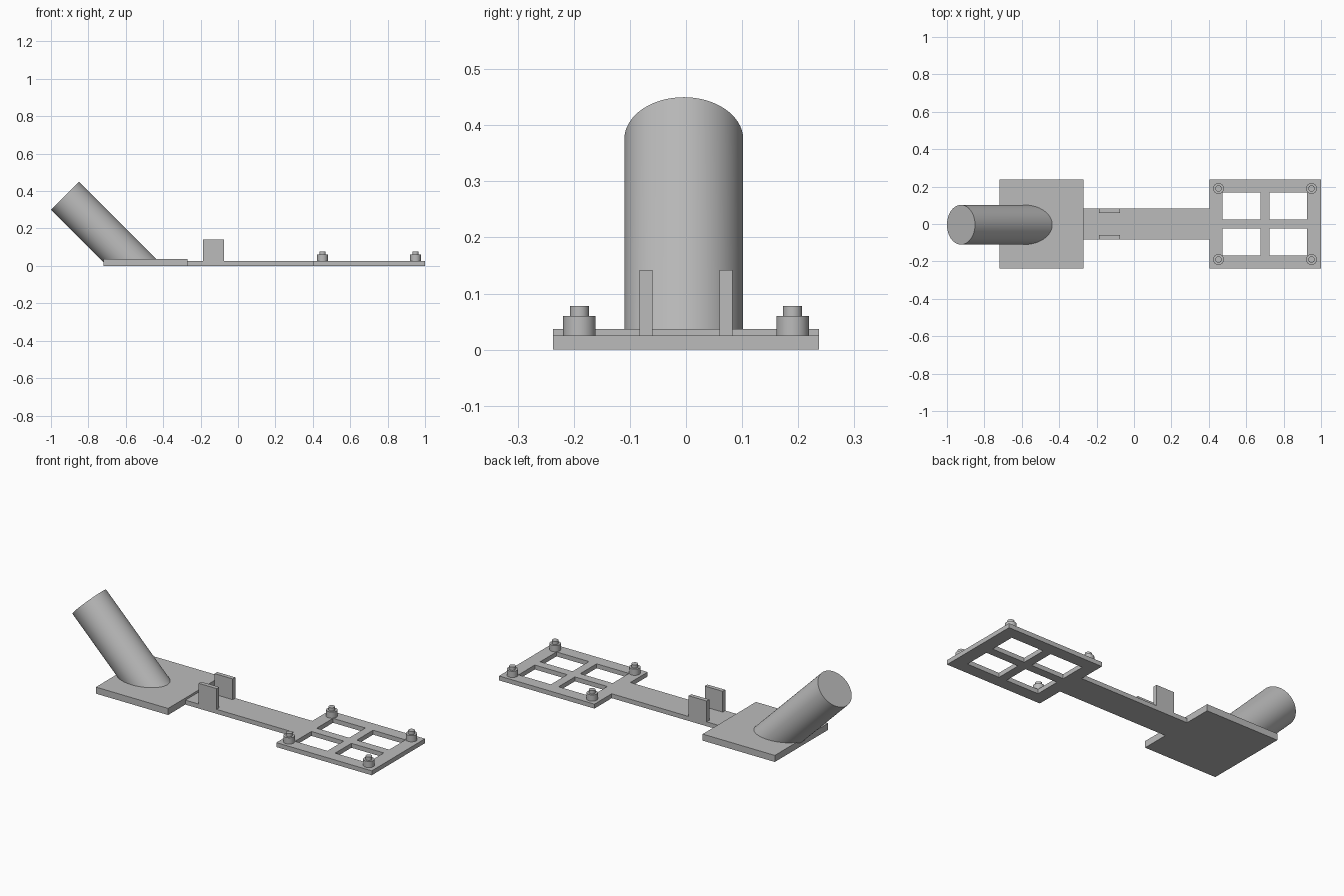
import bpy, bmesh, math
from mathutils import Vector

default = bpy.data.objects.get("Cube")
if default:
    bpy.data.objects.remove(default, do_unlink=True)

grey = bpy.data.materials.new("plain grey")
grey.use_nodes = True
colour = (0.5, 0.5, 0.5, 1)
grey.diffuse_color = colour
grey.node_tree.nodes["Principled BSDF"].inputs["Base Color"].default_value = colour


def finish(name, bm, smooth=False):
    bmesh.ops.recalc_face_normals(bm, faces=bm.faces)
    mesh = bpy.data.meshes.new(name)
    bm.to_mesh(mesh)
    bm.free()
    mesh.materials.append(grey)
    obj = bpy.data.objects.new(name, mesh)
    bpy.context.collection.objects.link(obj)
    if smooth:
        bpy.ops.object.select_all(action='DESELECT')
        obj.select_set(True)
        bpy.context.view_layer.objects.active = obj
        bpy.ops.object.shade_smooth_by_angle(angle=math.radians(30))
    return obj


def plate(name, xs, ys, z0, z1):
    """Slab split at xs and ys; cells with both indices odd are left open."""
    bm = bmesh.new()
    grid = [[bm.verts.new((x, y, z0)) for y in ys] for x in xs]
    for i in range(len(xs) - 1):
        for j in range(len(ys) - 1):
            if not (i % 2 and j % 2):
                bm.faces.new((grid[i][j], grid[i + 1][j],
                              grid[i + 1][j + 1], grid[i][j + 1]))
    top = bmesh.ops.extrude_face_region(bm, geom=bm.faces[:])["geom"]
    bmesh.ops.translate(bm, vec=(0, 0, z1 - z0),
                        verts=[v for v in top if isinstance(v, bmesh.types.BMVert)])
    return finish(name, bm)


def stepped_post(name, x, y, profile):
    """Turned post from (radius, height) pairs."""
    bm = bmesh.new()
    n = 32
    rings = [[bm.verts.new((x + r * math.cos(math.tau * k / n),
                            y + r * math.sin(math.tau * k / n), z))
              for k in range(n)] for r, z in profile]
    for a, b in zip(rings, rings[1:]):
        for k in range(n):
            m = (k + 1) % n
            bm.faces.new((a[k], a[m], b[m], b[k]))
    bm.faces.new(rings[0])
    bm.faces.new(rings[-1])
    return finish(name, bm, True)


def slanted_tube(name, centre, radius, floor):
    """Solid cylinder leaning at 45 degrees, cut level at the floor height."""
    bm = bmesh.new()
    n = 64
    up = Vector((1, 0, 1)).normalized()
    side = Vector((0, 1, 0))
    top, low = [], []
    for k in range(n):
        a = math.tau * k / n
        p = Vector(centre) + radius * (math.cos(a) * up + math.sin(a) * side)
        drop = p.z - floor
        top.append(bm.verts.new(p))
        low.append(bm.verts.new(p + Vector((drop, 0, -drop))))
    for k in range(n):
        m = (k + 1) % n
        bm.faces.new((top[k], top[m], low[m], low[k]))
    bm.faces.new(top)
    bm.faces.new(low)
    return finish(name, bm, True)


# Base plate with the leaning cylinder
plate("base_plate", (-0.72, -0.27), (-0.237, 0.237), 0, 0.037)
slanted_tube("slanted_cylinder", (-0.925, -0.004, 0.375), 0.106, 0.01)

# Connecting arm with two upright tabs
plate("connecting_arm", (-0.27, 0.405), (-0.083, 0.083), 0, 0.025)
for side, y0, y1 in (("right", -0.083, -0.06), ("left", 0.06, 0.083)):
    plate(side + "_tab", (-0.187, -0.075), (y0, y1), 0.025, 0.142)

# Four-window frame
plate("window_frame", (0.405, 0.474, 0.676, 0.724, 0.926, 1.0),
      (-0.237, -0.169, -0.024, 0.024, 0.169, 0.237), 0, 0.025)

# Stepped posts on the frame corners
for x, end in ((0.452, "inner"), (0.949, "outer")):
    for y, side in ((-0.19, "right"), (0.19, "left")):
        stepped_post(f"{end}_{side}_post", x, y,
                     ((0.029, 0.025), (0.029, 0.06), (0.017, 0.06), (0.017, 0.078)))
